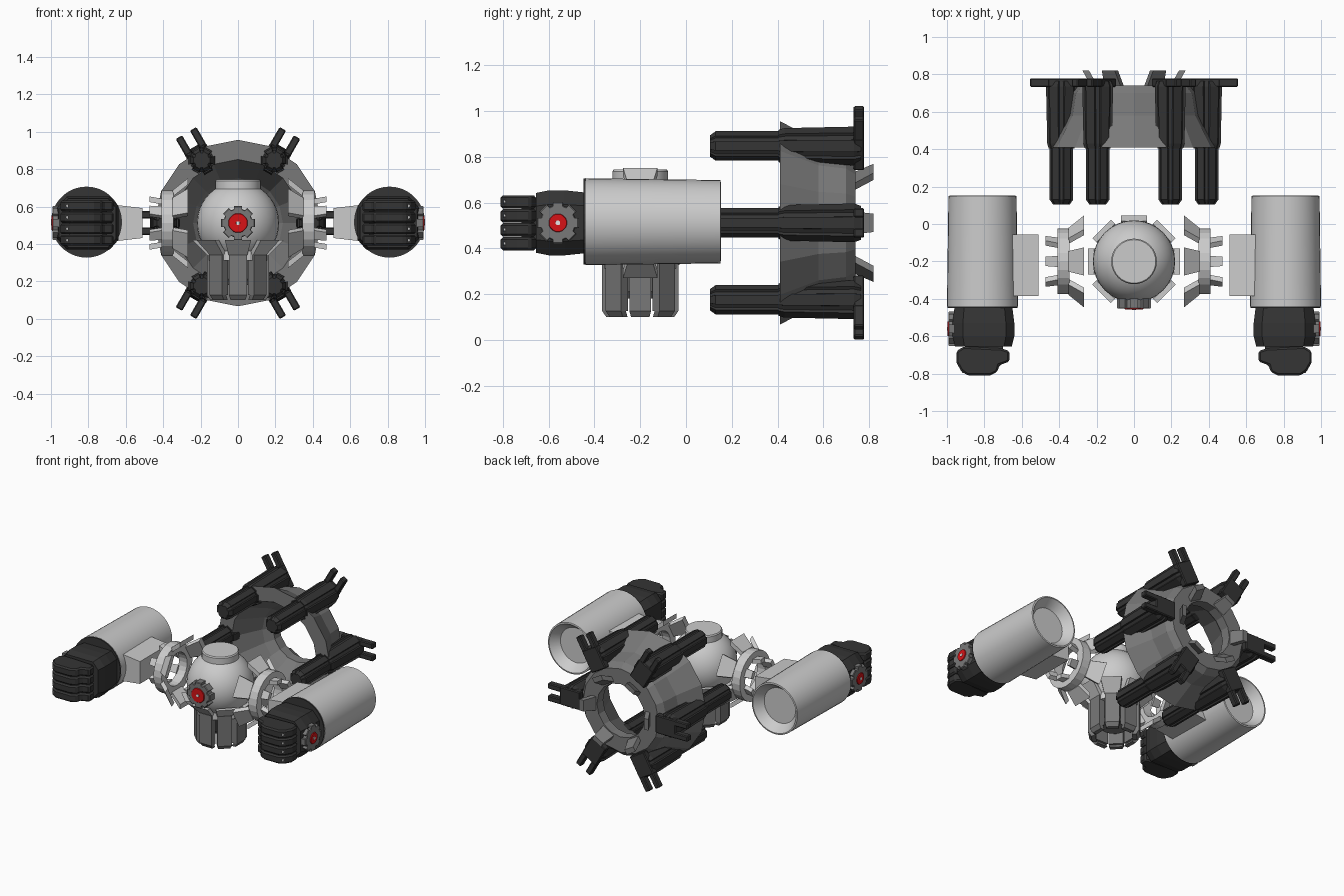
import bpy, bmesh, math
from mathutils import Matrix, Vector

if "Cube" in bpy.data.objects:
    bpy.data.objects.remove(bpy.data.objects["Cube"])

def material(name, r, g, b):
    m = bpy.data.materials.new(name)
    m.diffuse_color = (r, g, b, 1)
    m.use_nodes = True
    m.node_tree.nodes["Principled BSDF"].inputs["Base Color"].default_value = m.diffuse_color
    return m

LIGHT = material("light grey", .6, .6, .6)
MID = material("mid grey", .19, .19, .19)
DARK = material("dark grey", .035, .035, .035)
RED = material("red", .68, .006, .008)
WHITE = material("white", .9, .9, .9)

I = Matrix.Identity(4)
MIRROR = Matrix.Scale(-1, 4, (1, 0, 0))
BACK = Matrix.Rotation(-math.pi / 2, 4, 'X')    # local z points to +y
OUT = Matrix.Rotation(math.pi / 2, 4, 'Y')      # local z points to +x
ZC = .512                                       # height of the main axis
T = Matrix.Translation


def finish(name, bm, mat, mtx=I, smooth=False, bevel=0):
    bm.transform(mtx)
    bmesh.ops.recalc_face_normals(bm, faces=bm.faces)
    me = bpy.data.meshes.new(name)
    bm.to_mesh(me)
    bm.free()
    me.materials.append(mat)
    if smooth:
        me.shade_smooth()
        me.set_sharp_from_angle(angle=math.radians(35))
    ob = bpy.data.objects.new(name, me)
    bpy.context.collection.objects.link(ob)
    if bevel:
        b = ob.modifiers.new("bevel", 'BEVEL')
        b.width, b.segments = bevel, 1
    return ob


def skin(bm, rings, closed=False):
    """Bridge rings of points; cap the ends unless the loop is closed."""
    vs = [[bm.verts.new(p) for p in r] for r in rings]
    n = len(vs[0])
    pairs = list(zip(vs, vs[1:])) + ([(vs[-1], vs[0])] if closed else [])
    for a, b in pairs:
        for i in range(n):
            j = (i + 1) % n
            bm.faces.new((a[i], a[j], b[j], b[i]))
    if not closed:
        bm.faces.new(vs[0])
        bm.faces.new(vs[-1])


def lathe(bm, profile, n, closed=False):
    skin(bm, [[(r * math.cos(2 * math.pi * i / n), r * math.sin(2 * math.pi * i / n), z)
               for i in range(n)] for r, z in profile], closed)


def loft(bm, pts, sections):
    skin(bm, [[(x * s, y * s, z) for x, y in pts] for z, s in sections])


def gear(teeth, r_out, r_in):
    pts = []
    for k in range(teeth):
        for f, r in ((-.3, r_out), (.3, r_out), (.36, r_in), (.64, r_in)):
            a = 2 * math.pi * (k + f) / teeth
            pts.append((r * math.cos(a), r * math.sin(a)))
    return pts


def petals(bm, n, start, a, b, wa, wb, t):
    """n tapered plates around z, running from (r, z) a to b, thickness t inward."""
    for k in range(n):
        rot = Matrix.Rotation(start + 2 * math.pi * k / n, 3, 'Z')
        skin(bm, [[rot @ Vector(p) for p in ((r, -w, z), (r, w, z), (r - t, w, z), (r - t, -w, z))]
                  for (r, z), w in ((a, wa / 2), (b, wb / 2))])


def box(bm, x0, x1, y0, y1, z0, z1):
    skin(bm, [[(x0, y0, z), (x1, y0, z), (x1, y1, z), (x0, y1, z)] for z in (z0, z1)])


def eye(name, mtx, red_r):
    """Toothed bezel with a red lens and white centre; local z points outward."""
    for part, pts, z0, z1, mat in (("bezel", gear(8, .094, .078), -.05, .022, MID),
                                   ("lens", gear(8, red_r, red_r), .0, .028, RED),
                                   ("dot", gear(4, .011, .011), .0, .031, WHITE)):
        bm = bmesh.new()
        loft(bm, pts, [(z0, 1), (z1 - .004, 1), (z1, .95)])
        finish(name + "_" + part, bm, mat, mtx)


# Body sphere, top cap and front eye
body = T((0, -.2, ZC))
bm = bmesh.new()
bmesh.ops.create_uvsphere(bm, u_segments=32, v_segments=20, radius=.22)
finish("body_sphere", bm, LIGHT, body, True)
bm = bmesh.new()
lathe(bm, [(.122, .1), (.122, .225), (.116, .233)], 32)
finish("top_cap", bm, LIGHT, body, True)
eye("front_eye", T((0, -.43, ZC)) @ Matrix.Rotation(math.pi / 2, 4, 'X'), .052)

# Lower collar and hanging prongs
bm = bmesh.new()
lathe(bm, [(.165, -.2), (.165, -.15), (.12, -.15), (.12, -.2)], 16, True)
petals(bm, 8, 0, (.165, -.17), (.245, -.09), .1, .14, .03)
finish("lower_collar", bm, LIGHT, body)
bm = bmesh.new()
petals(bm, 8, 0, (.167, -.17), (.167, -.385), .095, .095, .045)
petals(bm, 8, 0, (.167, -.385), (.148, -.412), .095, .08, .03)
lathe(bm, [(.115, -.1), (.115, -.3), (.09, -.33)], 16)
finish("lower_prongs", bm, MID, body)

# Rear ring with small flared prongs
rear = T((0, 0, ZC)) @ BACK
bm = bmesh.new()
lathe(bm, [(.445, .41), (.355, .58), (.335, .70), (.3, .74), (.19, .74),
           (.19, .67), (.24, .62), (.34, .41)], 16, True)
petals(bm, 6, 0, (.225, .73), (.275, .82), .1, .08, .035)
finish("rear_ring", bm, MID, rear)

# Six thrusters around the ring, each with a forked fin at its back end
for k in range(6):
    spin = rear @ Matrix.Rotation(k * math.pi / 3, 4, 'Z')
    at = spin @ T((.388, 0, 0))
    bm = bmesh.new()
    loft(bm, gear(6, .066, .056), [(.105, .72), (.13, 1), (.45, 1)])
    loft(bm, gear(6, .084, .072), [(.405, .86), (.43, .95), (.735, 1.03), (.765, .9)])
    finish("thruster_%d" % (k + 1), bm, DARK, at)
    bm = bmesh.new()
    box(bm, .30, .46, -.065, .065, .733, .779)
    for s in (-1, 1):
        box(bm, .45, .556, s * .024, s * .064, .733, .779)
    finish("thruster_fork_%d" % (k + 1), bm, DARK, spin, bevel=.006)

# Both sides: shoulder, arm and fist
for side, flip in (("right", I), ("left", MIRROR)):
    # Shoulder collar with inward petals and outward prongs
    bm = bmesh.new()
    lathe(bm, [(.175, .345), (.175, .41), (.115, .41), (.115, .345)], 24, True)
    petals(bm, 6, 0, (.175, .35), (.24, .268), .11, .15, .035)
    petals(bm, 6, 0, (.13, .405), (.142, .472), .06, .05, .03)
    finish(side + "_shoulder_collar", bm, LIGHT, flip @ body @ OUT)

    # Arm mount block and arm barrel with a recessed back end
    bm = bmesh.new()
    skin(bm, [[(x, -.385, ZC - h), (x, -.055, ZC - h), (x, -.055, ZC + h), (x, -.385, ZC + h)]
              for x, h in ((.51, .08), (.68, .1))])
    finish(side + "_arm_mount", bm, LIGHT, flip)
    arm = flip @ T((.81, 0, ZC + .005)) @ BACK
    bm = bmesh.new()
    lathe(bm, [(.19, -.44), (.182, .15), (.172, .152), (.125, .09)], 36)
    finish(side + "_arm_barrel", bm, LIGHT, arm, True)
    bm = bmesh.new()
    lathe(bm, [(.188, -.448), (.188, -.43)], 36)
    finish(side + "_cuff_plate", bm, DARK, arm)

    # Fist block and wrist
    bm = bmesh.new()
    loft(bm, [(.165, -.08), (.165, .08), (.11, .142), (-.12, .142),
              (-.165, .09), (-.165, -.09), (-.12, -.142), (.11, -.142)],
         [(-.655, .92), (-.60, 1), (-.53, 1), (-.435, .93)])
    finish(side + "_fist", bm, DARK, flip @ T((.805, 0, ZC)) @ BACK)
    bm = bmesh.new()
    box(bm, .70, .90, -.72, -.63, ZC - .11, ZC + .11)
    finish(side + "_knuckle_base", bm, DARK, flip)

    # Four curled fingers, each with a small pale stud
    outline = [(.14, -.68), (.10, -.655), (-.10, -.665), (-.145, -.68), (-.145, -.735),
               (-.09, -.755), (-.08, -.79), (-.04, -.81), (.08, -.81), (.115, -.785), (.14, -.74)]
    for i in range(4):
        z = ZC + (i - 1.5) * .061
        bm = bmesh.new()
        loft(bm, outline, [(-.029, 1), (.029, 1)])
        finish("%s_finger_%d" % (side, i + 1), bm, DARK, flip @ T((.81, 0, z)), bevel=.01)
        bm = bmesh.new()
        lathe(bm, [(.008, -.797), (.008, -.77)], 8)
        finish("%s_finger_stud_%d" % (side, i + 1), bm, WHITE, flip @ T((.912, 0, z)) @ BACK)

    # Toothed eye on the outer side of the fist
    eye(side + "_fist_eye", flip @ T((.97, -.56, ZC)) @ OUT, .04)
